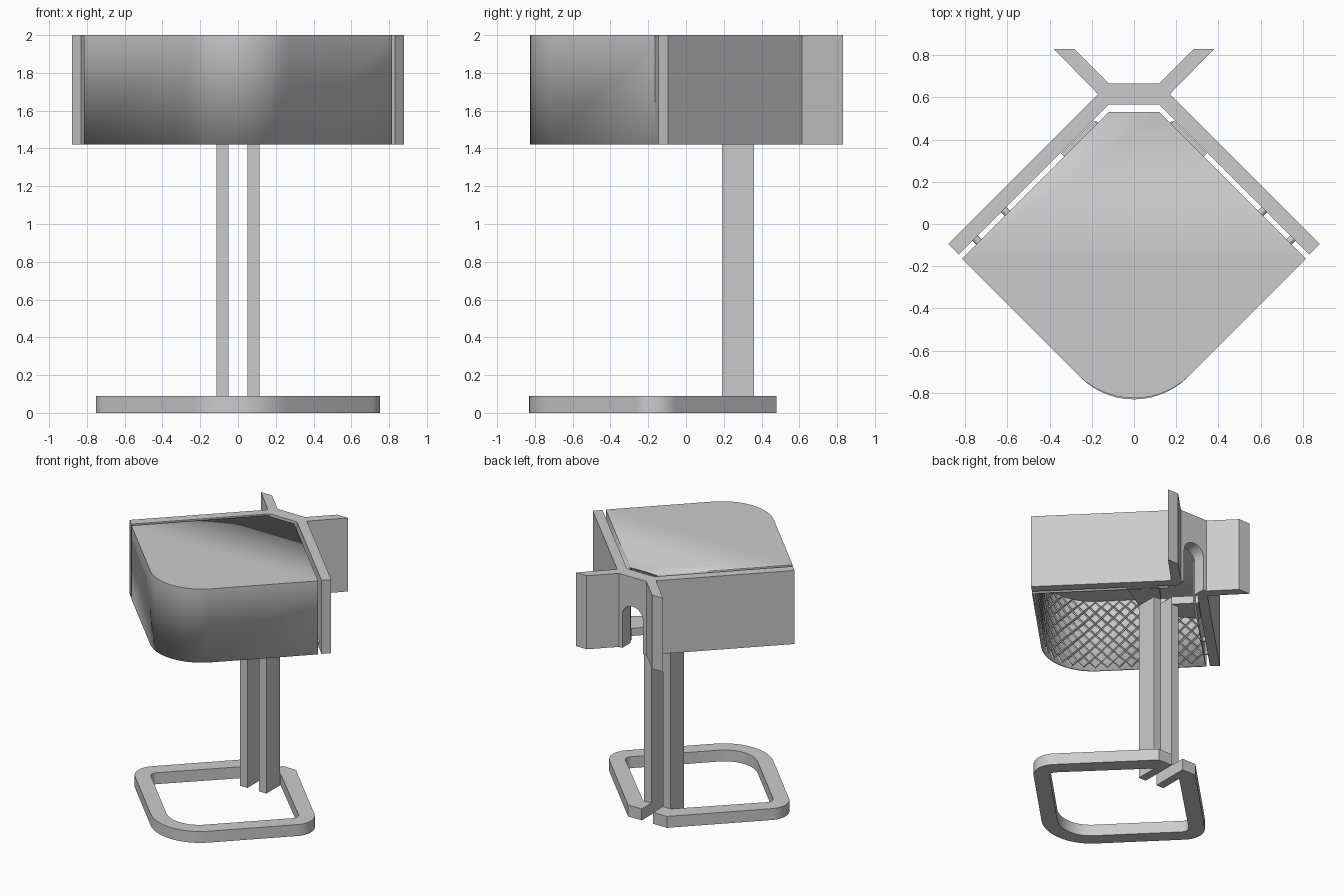
import bpy, bmesh, math
from mathutils import Vector, Matrix

if "Cube" in bpy.data.objects:
    bpy.data.objects.remove(bpy.data.objects["Cube"])

Z0, Z1 = 1.42, 2.0


def finish(name, bm, smooth=True):
    me = bpy.data.meshes.new(name)
    bm.to_mesh(me)
    bm.free()
    ob = bpy.data.objects.new(name, me)
    bpy.context.collection.objects.link(ob)
    if smooth:
        bpy.ops.object.select_all(action='DESELECT')
        ob.select_set(True)
        bpy.context.view_layer.objects.active = ob
        bpy.ops.object.shade_smooth_by_angle(angle=math.radians(30))
    return ob


def fillet(pts, seg=14):
    """Open path of (x, y, radius); rounds every corner with a radius."""
    out = []
    for i, (x, y, r) in enumerate(pts):
        p = Vector((x, y))
        if r == 0:
            out.append(p)
            continue
        a = (Vector(pts[i - 1][:2]) - p).normalized()
        b = (Vector(pts[i + 1][:2]) - p).normalized()
        half = a.angle(b) / 2
        c = p + (a + b).normalized() * r / math.sin(half)
        s = p + a * r / math.tan(half) - c
        e = p + b * r / math.tan(half) - c
        sweep = s.angle_signed(e)
        for k in range(seg + 1):
            out.append(c + Matrix.Rotation(-sweep * k / seg, 2) @ s)
    return out


def prism(name, pts, lo, hi, plane='xy'):
    bm = bmesh.new()
    co = (lambda p, h: (p[0], p[1], h)) if plane == 'xy' else (lambda p, h: (p[0], h, p[1]))
    f = bm.faces.new([bm.verts.new(co(p, lo)) for p in pts])
    d = Vector((0, 0, hi - lo)) if plane == 'xy' else Vector((0, hi - lo, 0))
    new = bmesh.ops.extrude_face_region(bm, geom=[f])['geom']
    bmesh.ops.translate(bm, vec=d, verts=[v for v in new if isinstance(v, bmesh.types.BMVert)])
    bmesh.ops.recalc_face_normals(bm, faces=bm.faces)
    return finish(name, bm)


def mirrored(pts, s):
    return [(s * x, y) for x, y in pts]


# Base ring, split at the back
right_out = [(.05, .48, 0), (.17, .48, 0), (.815, -.165, .15), (0, -.98, .36)]
right_in = [(.05, .36, 0), (.12, .36, 0), (.655, -.165, .05), (0, -.82, .24)]


def both_sides(half):
    return fillet(half + [(-x, y, r) for x, y, r in reversed(half[:-1])])


prism("base_ring", both_sides(right_out) + both_sides(right_in)[::-1], 0, .09)

# Hood: lid and thin walls, open below and at the rear chamfer
outline = both_sides([(.12, .53, 0), (.815, -.165, 0), (0, -.98, .374)])[::-1]
bm = bmesh.new()
lo = [bm.verts.new((p.x, p.y, Z0)) for p in outline]
hi = [bm.verts.new((p.x, p.y, Z1)) for p in outline]
bm.faces.new(hi)
for i in range(len(outline) - 1):
    bm.faces.new((lo[i], lo[i + 1], hi[i + 1], hi[i]))
hood = finish("hood", bm)
m = hood.modifiers.new("thickness", 'SOLIDIFY')
m.thickness = .012
m.offset = -1

# Diamond lattice lining the inside of the two front walls
path = fillet([(.785, -.165, 0), (0, -.95, .36), (-.785, -.165, 0)], 24)
acc = [0]
for a, b in zip(path, path[1:]):
    acc.append(acc[-1] + (b - a).length)


def along(t):
    s = t * acc[-1]
    for i in range(len(path) - 1):
        if s <= acc[i + 1] + 1e-6:
            return path[i].lerp(path[i + 1], (s - acc[i]) / (acc[i + 1] - acc[i]))
    return path[-1]


NX, NZ = 48, 12
bm = bmesh.new()
grid = {}
for i in range(NX + 1):
    p = along(i / NX)
    for j in range(NZ + 1):
        if (i + j) % 2 == 0:
            grid[i, j] = bm.verts.new((p.x, p.y, Z0 + .01 + (Z1 - Z0 - .03) * j / NZ))
for i in range(1, NX):
    for j in range(1, NZ):
        if (i + j) % 2:
            bm.faces.new((grid[i - 1, j], grid[i, j + 1], grid[i + 1, j], grid[i, j - 1]))
bmesh.ops.delete(bm, geom=[v for v in bm.verts if not v.link_faces], context='VERTS')
lattice = finish("front_lattice", bm, False)
w = lattice.modifiers.new("bars", 'WIREFRAME')
w.thickness = .014

# Back plate with an arched opening
arch = [(.09 * math.cos(t), 1.68 + .09 * math.sin(t))
        for t in [math.pi * k / 16 for k in range(17)]]
prism("arched_back_plate", [(.12, Z1), (.12, Z0), (.09, Z0)] + arch
      + [(-.09, Z0), (-.12, Z0), (-.12, Z1)], .565, .665, 'xz')

wing = [(.12, .565), (.12, .665), (.285, .83), (.38, .83),
        (.17, .615), (.88, -.095), (.83, -.145)]
column = [(.05, .19), (.115, .19), (.115, .36), (.05, .36)]
arm = [(.34, .33), (.18, .49), (.05, .36), (.05, .19), (.115, .19)]
hanger = [(.345, .335), (.19, .49), (.165, .465), (.32, .31)]
for side, s in (("right", 1), ("left", -1)):
    # Side panel with rear fin
    prism(side + "_panel", mirrored(wing, s), Z0, Z1)
    # Post and the bracket carrying the panel
    prism(side + "_post", mirrored(column, s), 0, Z0 + .06)
    prism(side + "_bracket_arm", mirrored(arm, s), Z0, Z0 + .06)
    prism(side + "_bracket_plate", mirrored(hanger, s), Z0, 1.68)
    # Spacer pins between hood and panel
    for n, (x, y) in enumerate(((.61, .06), (.745, -.075))):
        bm = bmesh.new()
        rot = Vector((s, 1, 0)).to_track_quat('Z', 'Y').to_matrix().to_4x4()
        bmesh.ops.create_cone(bm, cap_ends=True, segments=16, radius1=.018, radius2=.018,
                              depth=.07, matrix=Matrix.Translation((s * x, y, 1.47)) @ rot)
        finish(f"{side}_spacer_pin_{n + 1}", bm)
